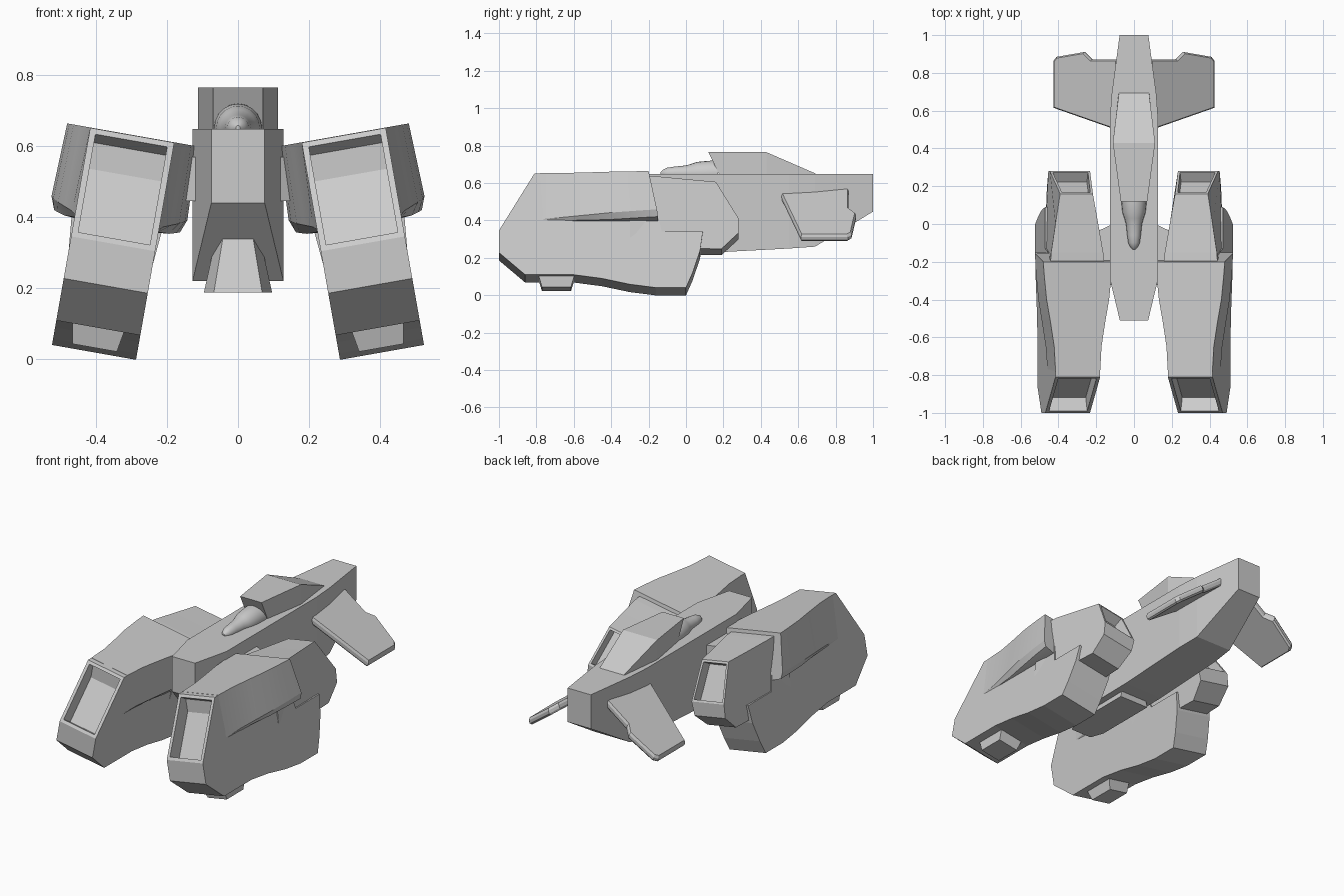
import bpy, bmesh, math
from mathutils import Vector

if "Cube" in bpy.data.objects:
    bpy.data.objects.remove(bpy.data.objects["Cube"])

TILT = math.radians(10)


def loft(name, rings, pits=(), loc=(0, 0, 0), roll=0):
    """Skin equal-length rings, cap the ends; pits = (point, inset, depth)."""
    bm = bmesh.new()
    vs = [[bm.verts.new(p) for p in r] for r in rings]
    n = len(rings[0])
    for a, b in zip(vs, vs[1:]):
        for i in range(n):
            j = (i + 1) % n
            bm.faces.new((a[i], a[j], b[j], b[i]))
    bm.faces.new(vs[0])
    bm.faces.new(vs[-1])
    bmesh.ops.recalc_face_normals(bm, faces=bm.faces)
    for point, inset, depth in pits:
        f = min(bm.faces, key=lambda q: (q.calc_center_median() - Vector(point)).length)
        nrm = f.normal.copy()
        bmesh.ops.inset_individual(bm, faces=[f], thickness=inset)
        f.normal_update()
        r = bmesh.ops.extrude_discrete_faces(bm, faces=[f])
        bmesh.ops.translate(bm, verts=r["faces"][0].verts, vec=-nrm * depth)
    me = bpy.data.meshes.new(name)
    bm.to_mesh(me)
    bm.free()
    ob = bpy.data.objects.new(name, me)
    bpy.context.collection.objects.link(ob)
    ob.location = loc
    ob.rotation_euler = (0, roll, 0)
    return ob


def prism(name, pts, **kw):
    """Side profile of (y, z, half width) points."""
    return loft(name, [[(s * w, y, z) for y, z, w in pts] for s in (-1, 1)], **kw)


def smooth(ob, angle):
    bpy.ops.object.select_all(action='DESELECT')
    bpy.context.view_layer.objects.active = ob
    ob.select_set(True)
    bpy.ops.object.shade_smooth_by_angle(angle=math.radians(angle))


# Two tilted engine nacelles
shell = [(-1, .31), (-1, .19), (-.86, .07), (-.6, .07), (-.45, .05), (-.3, .018),
         (-.16, 0), (0, 0), (.035, .08), (.075, .2), (.09, .305), (-.13, .305),
         (-.2, .62), (-.81, .62)]
pod = [(-.3, .605, .15), (-.15, .6, .14), (0, .59, .115), (.16, .58, .088),
       (.28, .38, .108), (.28, .30, .102), (.19, .215, .095), (-.3, .215, .115)]
for s, side in ((1, "right"), (-1, "left")):
    place = dict(loc=(s * .405, 0, .02), roll=-s * TILT)
    prism(side + "_nacelle_shell", [(y, z, .12) for y, z in shell],
          pits=[((0, -.905, .465), .025, .085)], **place)
    prism(side + "_exhaust_pod", pod, pits=[((0, .22, .48), .018, .06)], **place)
    prism(side + "_nacelle_foot", [(-.79, .08, .075), (-.77, .013, .063),
                                   (-.615, .013, .063), (-.595, .08, .075)], **place)
    # shoulder that flares out of the shell towards the back
    rings = []
    for y, lo, mid, top in ((-.78, .117, .119, .12), (-.65, .119, .13, .127),
                            (-.52, .13, .152, .147), (-.4, .15, .173, .168),
                            (-.28, .17, .188, .18), (-.2, .18, .194, .186)):
        k = max(0, (y + .4) / .2)
        half = [(.115, y + .05 * k, .362), (lo, y + .05 * k, .365 + .01 * k),
                (mid, y + .045 * k, .372 + .04 * max(0, (y + .78) / .58)), (top, y, .621)]
        rings.append(half + [(-u, a, b) for u, a, b in reversed(half)])
    smooth(loft(side + "_nacelle_shoulder", rings, **place), 25)

    # Pylon joining nacelle to fuselage
    loft(side + "_pylon", [[(s * .09, -.34, z), (s * .24, -.26, z),
                            (s * .24, -.06, z), (s * .09, .01, z)] for z in (.445, .57)])

    # Drooping tail fin
    plan = [(.09, .50), (.13, .51), (.43, .615), (.43, .865), (.415, .885),
            (.27, .91), (.23, .87), (.09, .87)]
    cx, cy = .26, .71
    fin = []
    for dz, k in ((0, .96), (-.012, 1), (-.028, 1), (-.038, .96)):
        ring = []
        for x, y in plan:
            x2, y2 = cx + (x - cx) * k, cy + (y - cy) * k
            ring.append((s * (x2 + dz * .4), y2, .565 - .735 * (x2 - .10) + dz))
        fin.append(ring)
    loft(side + "_tail_fin", fin)

# Fuselage
loft("fuselage", [[(-w, y, b), (w, y, b), (w, y, .648), (-w, y, .648)]
                  for y, w, b in ((-.51, .075, .44), (-.29, .128, .22), (.08, .128, .225),
                                  (.55, .128, .25), (.69, .118, .26), (1, .076, .447))])

# Raised spine block
loft("spine_block", [[(-w, yb, .64), (w, yb, .64), (w, yt, zt), (-w, yt, zt)]
                     for w, yb, yt, zt in ((.07, .18, .12, .765), (.112, .43, .43, .765),
                                           (.08, .70, .69, .652))])

# Chin block under the nose
loft("chin_block", [[(-a, y0, .188), (a, y0, .188), (b, y1, t), (-b, y1, t)]
                    for a, b, y0, y1, t in ((.068, .038, -.46, -.40, .368),
                                            (.096, .054, -.38, -.34, .378),
                                            (.096, .054, 0, 0, .378))])

# Rounded turret with a tapering barrel
N = 20
turret = []
for y, r in ((.17, .068), (.12, .067), (.06, .061), (.03, .051), (0, .042), (-.06, .036),
             (-.10, .03), (-.122, .02), (-.135, .006)):
    turret.append([(r * math.cos(2 * math.pi * i / N), y,
                    .652 + r * math.sin(2 * math.pi * i / N)) for i in range(N)])
smooth(loft("turret", turret), 40)
